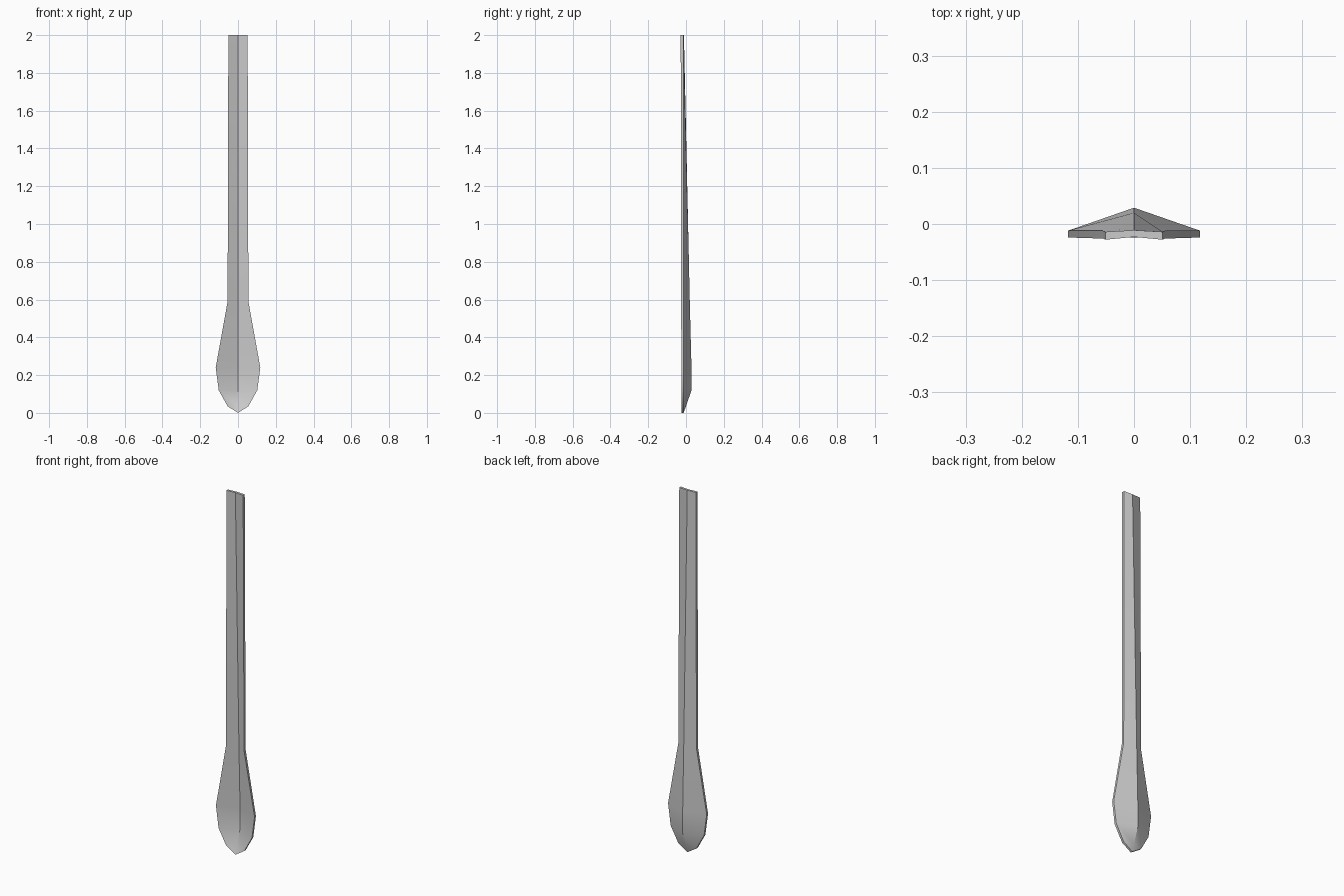
import bpy, bmesh, math

if "Cube" in bpy.data.objects:
    bpy.data.objects.remove(bpy.data.objects["Cube"])

# Material
mat = bpy.data.materials.new("light grey")
mat.diffuse_color = (0.6, 0.6, 0.6, 1)
mat.use_nodes = True
mat.node_tree.nodes["Principled BSDF"].inputs["Base Color"].default_value = mat.diffuse_color

# Cross-sections: height, half width, front rim y, back rim y, ridge y, hollow y
SECTIONS = [
    (2.00, 0.051, -0.028, -0.014, -0.011, -0.023),
    (0.59, 0.055, -0.026, -0.012, 0.020, 0.008),
    (0.24, 0.118, -0.024, -0.012, 0.029, 0.018),
    (0.12, 0.102, -0.024, -0.012, 0.029, 0.016),
    (0.035, 0.055, -0.024, -0.012, 0.000, -0.010),
]
TIP = (-0.024, -0.013)

# Spoon-shaped shell: handle flowing into a ridged, hollow blade
bm = bmesh.new()
rings = []
for z, w, front, back, ridge, hollow in SECTIONS:
    pts = [(-w, front), (0, hollow), (w, front), (w, back), (0, ridge), (-w, back)]
    rings.append([bm.verts.new((x, y, z)) for x, y in pts])
for a, b in zip(rings, rings[1:]):
    for i in range(6):
        j = (i + 1) % 6
        bm.faces.new((a[i], a[j], b[j], b[i]))

# Handle end, split along the centre line
t = rings[0]
bm.faces.new((t[0], t[1], t[4], t[5]))
bm.faces.new((t[1], t[2], t[3], t[4]))

# Pointed tip
f, k = (bm.verts.new((0, y, 0)) for y in TIP)
r = rings[-1]
for a, b, tip in ((0, 1, f), (1, 2, f), (3, 4, k), (4, 5, k)):
    bm.faces.new((r[a], r[b], tip))
bm.faces.new((r[2], r[3], k, f))
bm.faces.new((r[5], r[0], f, k))
bmesh.ops.recalc_face_normals(bm, faces=bm.faces)

mesh = bpy.data.meshes.new("spoon_blade")
bm.to_mesh(mesh)
bm.free()
mesh.materials.append(mat)
obj = bpy.data.objects.new("spoon_blade", mesh)
bpy.context.collection.objects.link(obj)
bpy.context.view_layer.objects.active = obj
obj.select_set(True)
bpy.ops.object.shade_smooth_by_angle(angle=math.radians(35))
